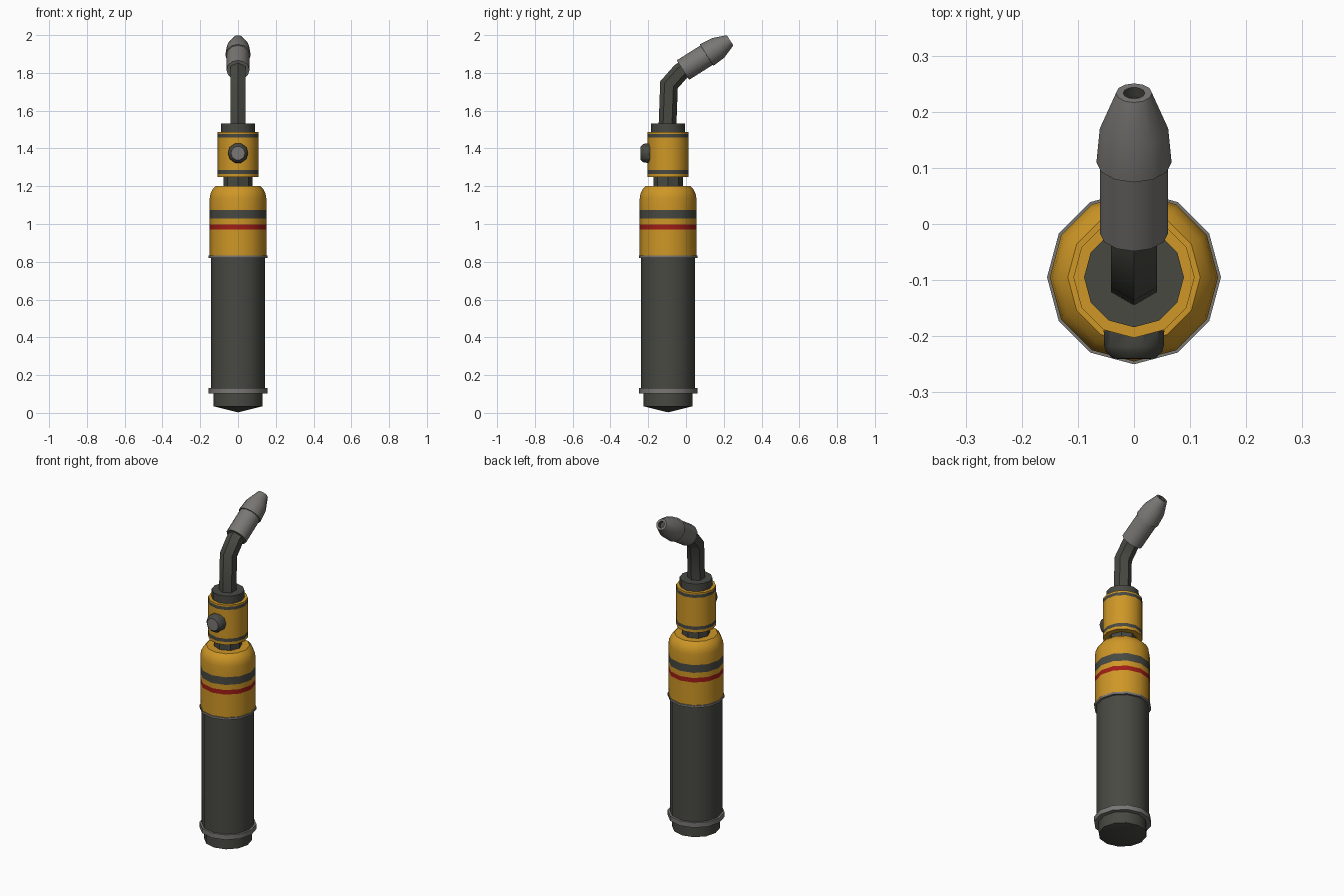
import bpy, bmesh, math
from mathutils import Matrix, Vector

if "Cube" in bpy.data.objects:
    bpy.data.objects.remove(bpy.data.objects["Cube"])

def material(name, col):
    m = bpy.data.materials.new(name)
    m.diffuse_color = (*col, 1)
    m.use_nodes = True
    m.node_tree.nodes["Principled BSDF"].inputs["Base Color"].default_value = m.diffuse_color
    return m

YELLOW = material("amber_yellow", (0.62, 0.31, 0.02))
DARK = material("charcoal", (0.065, 0.066, 0.055))
GREY = material("steel_grey", (0.19, 0.185, 0.175))
RED = material("stripe_red", (0.36, 0.012, 0.008))
AXIS_Y = -0.095

def finish(name, bm, mats, angle=35):
    bmesh.ops.recalc_face_normals(bm, faces=bm.faces)
    mesh = bpy.data.meshes.new(name)
    bm.to_mesh(mesh)
    bm.free()
    for m in mats:
        mesh.materials.append(m)
    ob = bpy.data.objects.new(name, mesh)
    bpy.context.collection.objects.link(ob)
    bpy.ops.object.select_all(action='DESELECT')
    ob.select_set(True)
    bpy.context.view_layer.objects.active = ob
    bpy.ops.object.shade_smooth_by_angle(angle=math.radians(angle))
    return ob

def skin(bm, rings, mat_ids=None):
    """Bridge successive vertex rings; a one-vertex ring is a tip."""
    for k, (a, b) in enumerate(zip(rings, rings[1:])):
        n = max(len(a), len(b))
        for i in range(n):
            j = (i + 1) % n
            if len(a) == 1:
                vs = (a[0], b[i], b[j])
            elif len(b) == 1:
                vs = (a[i], a[j], b[0])
            else:
                vs = (a[i], a[j], b[j], b[i])
            bm.faces.new(vs).material_index = mat_ids[k] if mat_ids else 0

def lathe(name, profile, mats, sides=12, mat_ids=None, origin=(0, AXIS_Y, 0), direction=(0, 0, 1)):
    """Spin (radius, height) pairs around an axis."""
    d = Vector(direction).normalized()
    x = Vector((1, 0, 0))
    mx = Matrix((x, d.cross(x), d)).transposed()
    bm = bmesh.new()
    rings = []
    for r, h in profile:
        count = 1 if r == 0 else sides
        rings.append([bm.verts.new(Vector(origin) + mx @ Vector((
            r * math.cos(2 * math.pi * i / sides),
            r * math.sin(2 * math.pi * i / sides), h))) for i in range(count)])
    skin(bm, rings, mat_ids)
    for ring in (rings[0], rings[-1]):
        if len(ring) > 1:
            f = bm.faces.new(ring)
            if mat_ids:
                f.material_index = mat_ids[0 if ring is rings[0] else -1]
    return finish(name, bm, mats)

# Lower body
lathe("base_cap", [(0, 0.003), (0.13, 0.035), (0.13, 0.11)], [DARK])
lathe("lower_collar", [(0.155, 0.103), (0.155, 0.132)], [GREY])
lathe("grip_cylinder", [(0.143, 0.12), (0.143, 0.825)], [DARK])
lathe("upper_collar", [(0.155, 0.82), (0.155, 0.833)], [GREY])

# Striped tank with rounded shoulder
lathe("tank", [(0.15, 0.83), (0.15, 0.97), (0.15, 0.997), (0.15, 1.028), (0.15, 1.074),
               (0.15, 1.135), (0.146, 1.16), (0.135, 1.183), (0.118, 1.2)],
      [YELLOW, DARK, RED], mat_ids=[0, 2, 0, 1, 0, 0, 0, 0])

# Neck and valve housing
lathe("neck", [(0.078, 1.19), (0.078, 1.255)], [DARK], sides=8)
lathe("valve_housing", [(0.108, 1.248), (0.108, 1.265), (0.108, 1.285), (0.108, 1.457),
                        (0.108, 1.476), (0.108, 1.486)],
      [YELLOW, DARK], mat_ids=[0, 1, 0, 1, 0])
lathe("housing_cap", [(0.089, 1.48), (0.089, 1.531)], [DARK])

# Valve knob on the front
lathe("valve_knob", [(0.054, 0), (0.053, 0.028), (0.05, 0.038), (0.037, 0.05), (0, 0.051)],
      [DARK, GREY], sides=10, mat_ids=[0, 0, 0, 1],
      origin=(0, -0.19, 1.375), direction=(0, -1, 0))

# Bent hexagonal tube
path = [Vector(p) for p in ((0, -0.098, 1.52), (0, -0.09, 1.737),
                            (0, -0.03, 1.805), (0, 0.03, 1.844))]
bm = bmesh.new()
rings = []
for i, p in enumerate(path):
    t1 = (path[i] - path[i - 1]).normalized() if i else (path[1] - path[0]).normalized()
    t2 = (path[i + 1] - path[i]).normalized() if i < len(path) - 1 else t1
    t = (t1 + t2).normalized()
    side = Vector((1, 0, 0))
    up = t.cross(side)
    stretch = 1 / t.dot(t1)
    rings.append([bm.verts.new(p + 0.047 * (side * math.sin(a) + up * math.cos(a) * stretch))
                  for a in (math.pi * k / 3 for k in range(6))])
skin(bm, rings)
for ring in (rings[0], rings[-1]):
    bm.faces.new(ring)
finish("bent_tube", bm, [DARK], 50)

# Nozzle: sleeve and tapered tip with a recessed opening
start, aim = (0, -0.016, 1.815), (0, 0.249, 0.157)
lathe("nozzle_sleeve", [(0.061, 0), (0.061, 0.16)], [GREY], origin=start, direction=aim)
lathe("nozzle_tip", [(0.06, 0.148), (0.067, 0.149), (0.061, 0.22), (0.032, 0.295),
                     (0.019, 0.295), (0.018, 0.275), (0, 0.275)],
      [GREY, DARK], mat_ids=[0, 0, 0, 0, 1, 1], origin=start, direction=aim)
